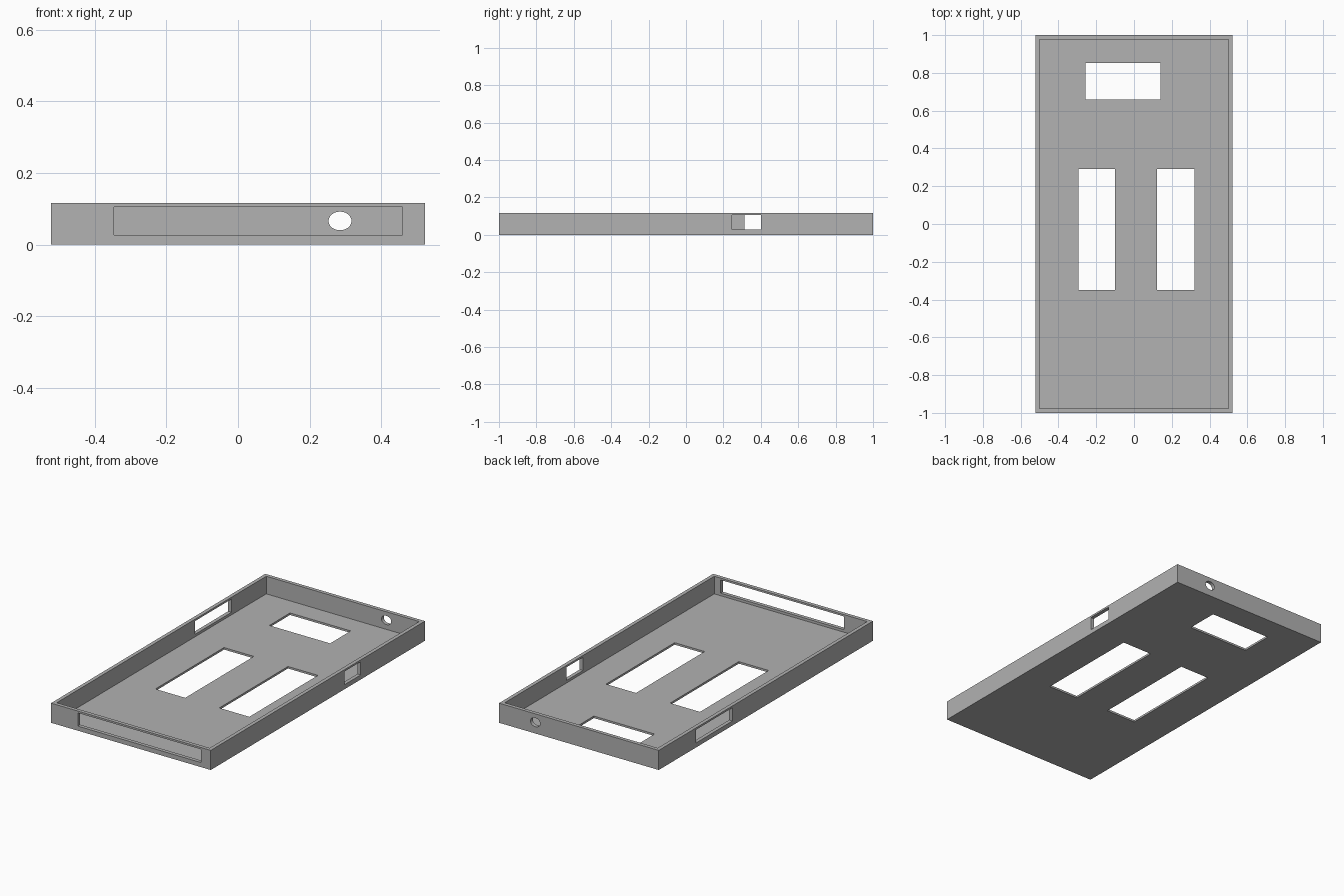
import bpy
import math

cube = bpy.data.objects.get("Cube")
if cube:
    bpy.data.objects.remove(cube, do_unlink=True)

HALF_W, HEIGHT, FLOOR, WALL = 0.522, 0.116, 0.012, 0.022

grey = bpy.data.materials.new("plain_grey")
grey.use_nodes = True
colour = (0.445, 0.445, 0.445, 1)
grey.diffuse_color = colour
grey.node_tree.nodes["Principled BSDF"].inputs["Base Color"].default_value = colour


def box(name, x, y, z):
    """Box spanning the (low, high) pair on each axis."""
    bpy.ops.mesh.primitive_cube_add(size=1, location=[sum(s) / 2 for s in (x, y, z)])
    obj = bpy.context.object
    obj.name = name
    obj.scale = [s[1] - s[0] for s in (x, y, z)]
    bpy.ops.object.transform_apply(location=True, rotation=True, scale=True)
    obj.data.materials.append(grey)
    return obj


def cut(target, cutter):
    """Subtract the cutter, then remove it."""
    cutter.hide_render = True
    mod = target.modifiers.new("cut", "BOOLEAN")
    mod.operation = "DIFFERENCE"
    mod.solver = "EXACT"
    mod.object = cutter
    bpy.context.view_layer.objects.active = target
    bpy.ops.object.modifier_apply(modifier=mod.name)
    bpy.data.objects.remove(cutter, do_unlink=True)


# Open tray: solid block with its inside hollowed out
tray = box("tray", (-HALF_W, HALF_W), (-1, 1), (0, HEIGHT))
inner = HALF_W - WALL
cut(tray, box("hollow", (-inner, inner), (WALL - 1, 1 - WALL), (FLOOR, 1)))

# Windows in the floor, then slots in the front, left and right walls
SLOT_Z = (0.027, 0.105)
THROUGH = (-0.1, 0.05)
openings = {
    "rear_window": ((-0.257, 0.14), (0.66, 0.853), THROUGH),
    "right_window": ((-0.295, -0.1), (-0.35, 0.291), THROUGH),
    "left_window": ((0.123, 0.319), (-0.35, 0.291), THROUGH),
    "front_slot": ((-0.347, 0.459), (-1.1, -0.9), SLOT_Z),
    "left_slot": ((0.45, 0.6), (0.247, 0.4), SLOT_Z),
    "right_slot": ((-0.6, -0.45), (0.312, 0.654), SLOT_Z),
}
for name, spans in openings.items():
    cut(tray, box(name, *spans))

# Oval hole in the back wall
bpy.ops.mesh.primitive_cylinder_add(vertices=40, radius=1, depth=0.2,
                                    location=(0.285, 1, 0.066),
                                    rotation=(math.pi / 2, 0, 0))
hole = bpy.context.object
hole.name = "back_hole"
hole.scale = (0.032, 0.026, 1)
hole.data.materials.append(grey)
cut(tray, hole)

# Soft shading only around the oval hole
bpy.ops.object.select_all(action="DESELECT")
tray.select_set(True)
bpy.context.view_layer.objects.active = tray
bpy.ops.object.shade_smooth_by_angle(angle=math.radians(30))
